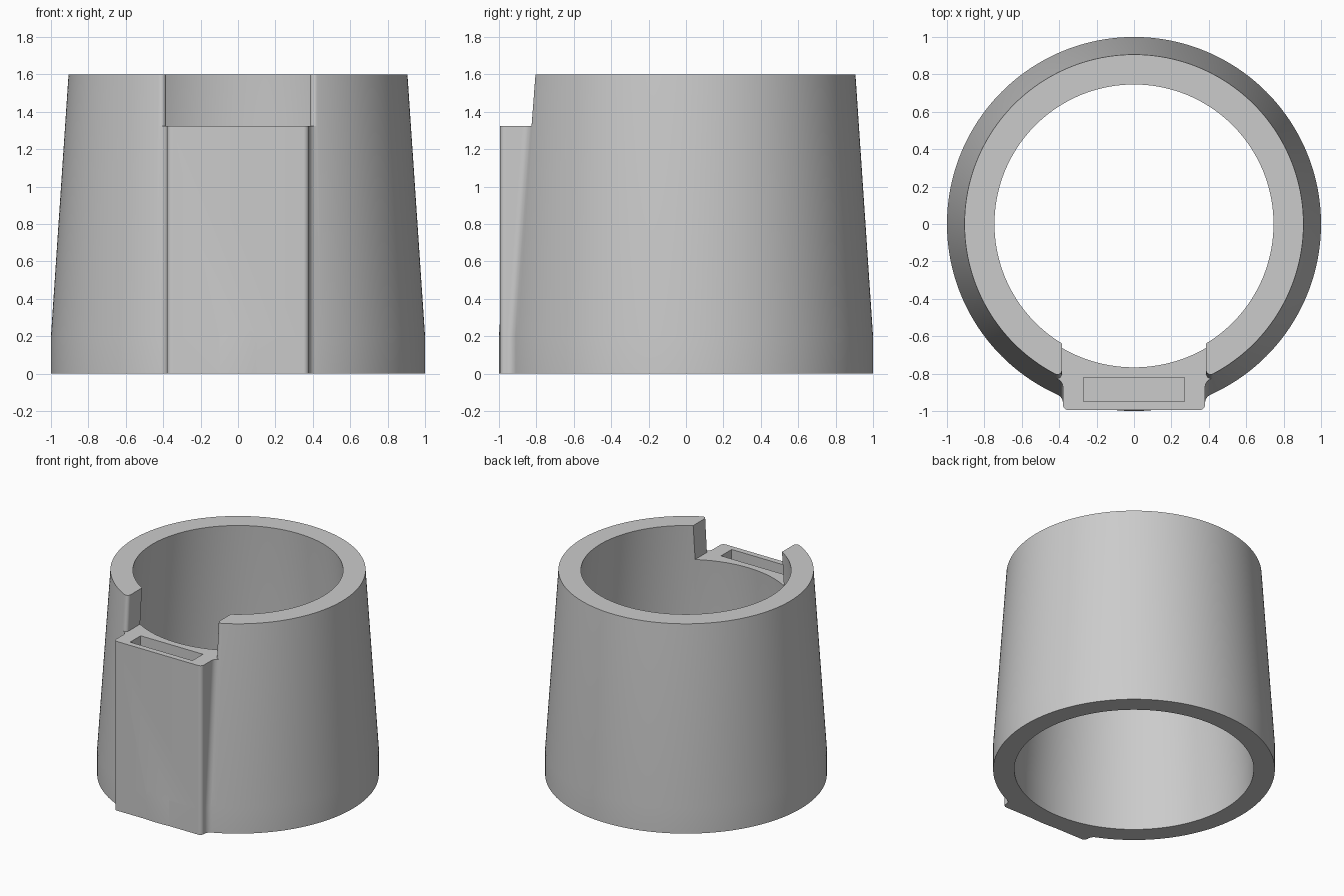
import bpy, bmesh, math

cube = bpy.data.objects.get("Cube")
if cube:
    bpy.data.objects.remove(cube)

HEIGHT, COLLAR, LEDGE = 1.6, 0.2, 1.325
PAD_X, NOTCH_X, FRONT_Y = 0.38, 0.385, -0.995

grey = bpy.data.materials.new("light grey")
grey.use_nodes = True
grey.diffuse_color = (0.6, 0.6, 0.6, 1)
grey.node_tree.nodes["Principled BSDF"].inputs["Base Color"].default_value = (0.6, 0.6, 0.6, 1)


def outer(z):
    """Outer radius of the sleeve at a height."""
    return 1.0 - 0.094 * max(0, z - COLLAR) / (HEIGHT - COLLAR)


def loft(name, rings, closed=False):
    """Skin a stack of matching rings; cap the ends or join last to first."""
    bm = bmesh.new()
    loops = [[bm.verts.new(p) for p in ring] for ring in rings]
    pairs = list(zip(loops, loops[1:]))
    if closed:
        pairs.append((loops[-1], loops[0]))
    else:
        bm.faces.new(loops[0])
        bm.faces.new(loops[-1])
    for a, b in pairs:
        for i in range(len(a)):
            j = (i + 1) % len(a)
            bm.faces.new((a[i], a[j], b[j], b[i]))
    bmesh.ops.recalc_face_normals(bm, faces=bm.faces[:])
    mesh = bpy.data.meshes.new(name)
    bm.to_mesh(mesh)
    bm.free()
    mesh.materials.append(grey)
    obj = bpy.data.objects.new(name, mesh)
    bpy.context.collection.objects.link(obj)
    return obj


def circle(r, z, n=192):
    return [(r * math.cos(math.tau * i / n), r * math.sin(math.tau * i / n), z) for i in range(n)]


def arc(cx, cy, r, start, end, n=8):
    return [(cx + r * math.cos(start + (end - start) * i / n),
             cy + r * math.sin(start + (end - start) * i / n)) for i in range(n + 1)]


def mirrored(half, z):
    """Close a right-hand outline with its mirror image."""
    return [(x, y, z) for x, y in half] + [(-x, y, z) for x, y in reversed(half)]


def pad_section(z):
    # rounded front corner, then a concave fillet touching the sleeve
    r, f, c = outer(z), 0.05, 0.03
    half = arc(PAD_X - c, FRONT_Y + c, c, -math.pi / 2, 0)
    cx = PAD_X + f
    cy = -math.sqrt((r + f) ** 2 - cx ** 2)
    half += arc(cx, cy, f, math.pi, math.atan2(-cy, -cx))
    a = math.asin(cx / (r + f))
    half += [((r - 0.07) * math.sin(t), -(r - 0.07) * math.cos(t)) for t in (a, a / 2)]
    return mirrored(half, z)


def notch_section(z):
    # straight cheeks with a rounded outer edge
    r, f = outer(z), 0.025
    cx = NOTCH_X + f
    cy = -math.sqrt((r - f) ** 2 - cx ** 2)
    half = [(NOTCH_X, -0.3)]
    half += arc(cx, cy, f, -math.pi, math.atan2(cy, cx))
    k = 1.5 * r / (r - f)
    half.append((cx * k, cy * k))
    return mirrored(half, z)


def box_ring(x, y0, y1, z):
    return [(-x, y0, z), (x, y0, z), (x, y1, z), (-x, y1, z)]


# Tapered sleeve with a short straight collar at the foot
profile = [(1.0, 0), (1.0, COLLAR), (0.906, HEIGHT), (0.746, HEIGHT), (0.85, COLLAR), (0.85, 0)]
sleeve = loft("tapered_sleeve", [circle(r, z) for r, z in profile], closed=True)

# Front pad, notch above it and pocket in its top
pad = loft("front_pad", [pad_section(z) for z in (0, COLLAR, 1.45)])
notch = loft("notch_cutter", [notch_section(z) for z in (LEDGE, 1.75)])
pocket = loft("pocket_cutter", [box_ring(0.27, -0.95, -0.82, z) for z in (0.8, 1.5)])

bpy.ops.object.select_all(action="DESELECT")
sleeve.select_set(True)
bpy.context.view_layer.objects.active = sleeve
for tool, operation in ((pad, "UNION"), (notch, "DIFFERENCE"), (pocket, "DIFFERENCE")):
    mod = sleeve.modifiers.new(tool.name, "BOOLEAN")
    mod.operation, mod.object, mod.solver = operation, tool, "EXACT"
    bpy.ops.object.modifier_apply(modifier=mod.name)
    bpy.data.objects.remove(tool)

bpy.ops.object.shade_smooth_by_angle(angle=math.radians(30))
